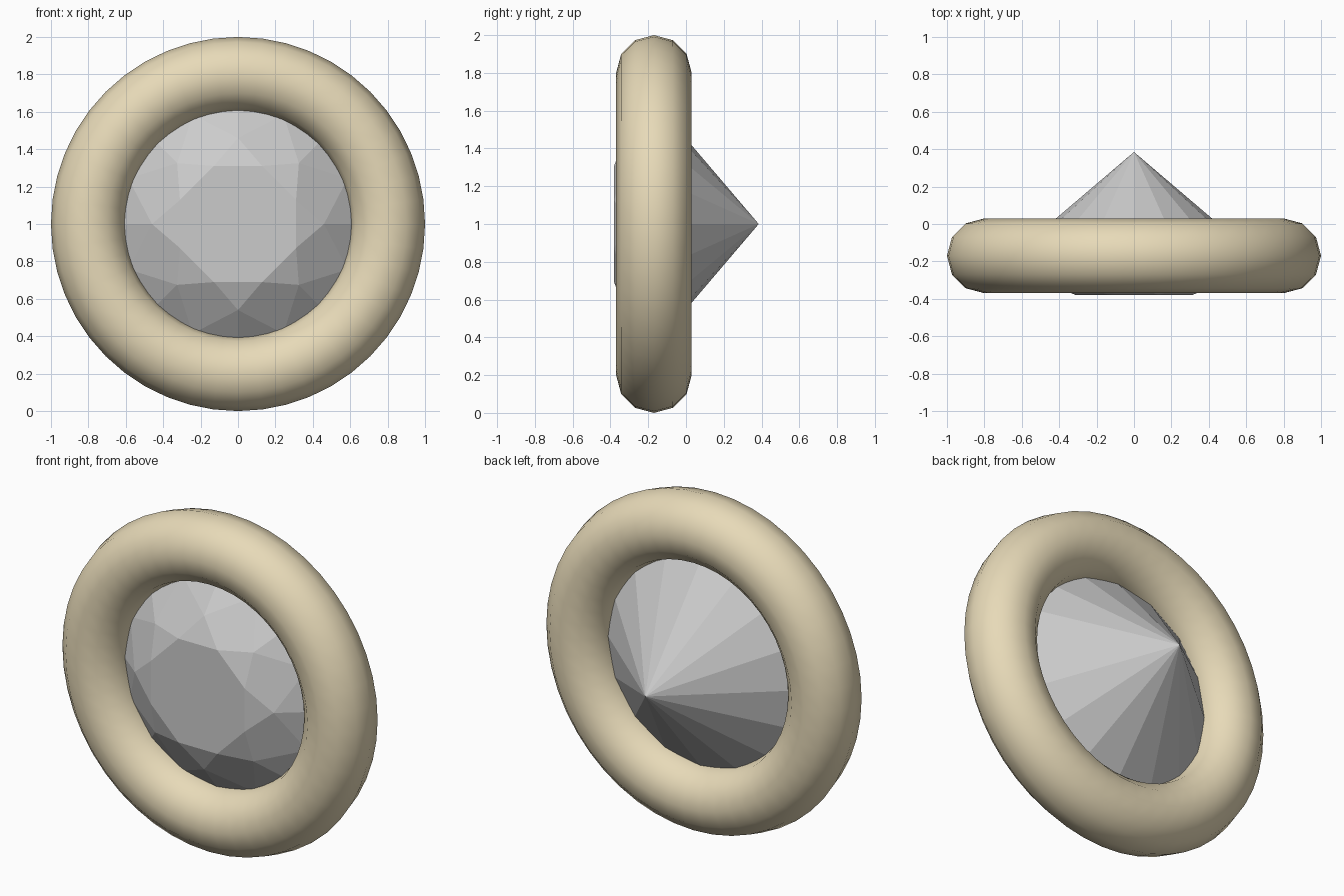
import bpy, bmesh
from math import pi, cos, sin

if "Cube" in bpy.data.objects:
    bpy.data.objects.remove(bpy.data.objects["Cube"])

CZ = 1.0  # height of the common centre

# Ring: smooth torus facing the front
bpy.ops.mesh.primitive_torus_add(
    major_segments=48, minor_segments=12, major_radius=0.8, minor_radius=0.2,
    location=(0, -0.17, CZ), rotation=(pi / 2, 0, 0))
ring = bpy.context.object
ring.name = "ring"
bpy.ops.object.shade_smooth()
mat = bpy.data.materials.new("cream")
mat.diffuse_color = (0.8, 0.7, 0.48, 1)
mat.use_nodes = True
mat.node_tree.nodes["Principled BSDF"].inputs["Base Color"].default_value = mat.diffuse_color
ring.data.materials.append(mat)

# Gem: round brilliant cut, flat table to the front and point to the back
bm = bmesh.new()


def loop(n, r, y, turn=0.0):
    return [bm.verts.new((r * cos(2 * pi * (i + turn) / n), y,
                          CZ + r * sin(2 * pi * (i + turn) / n))) for i in range(n)]


table = loop(8, 0.336, -0.38, 0.5)
star = loop(8, 0.46, -0.32)
upper = loop(16, 0.634, -0.18)
lower = loop(16, 0.634, -0.155)
tip = bm.verts.new((0, 0.385, CZ))

bm.faces.new(table)
for i in range(8):
    j, g = (i + 1) % 8, 2 * i
    bm.faces.new((table[i - 1], table[i], star[i]))                 # star facet
    bm.faces.new((table[i], star[j], upper[g + 1], star[i]))        # kite facet
    bm.faces.new((star[i], upper[g], upper[g + 1]))                 # girdle facets
    bm.faces.new((star[i], upper[g - 1], upper[g]))
for i in range(16):
    j = (i + 1) % 16
    bm.faces.new((upper[i], upper[j], lower[j], lower[i]))          # girdle band
    bm.faces.new((lower[i], lower[j], tip))                         # pavilion
bmesh.ops.recalc_face_normals(bm, faces=bm.faces[:])
mesh = bpy.data.meshes.new("gem")
bm.to_mesh(mesh)
bm.free()
gem = bpy.data.objects.new("gem", mesh)
bpy.context.collection.objects.link(gem)
